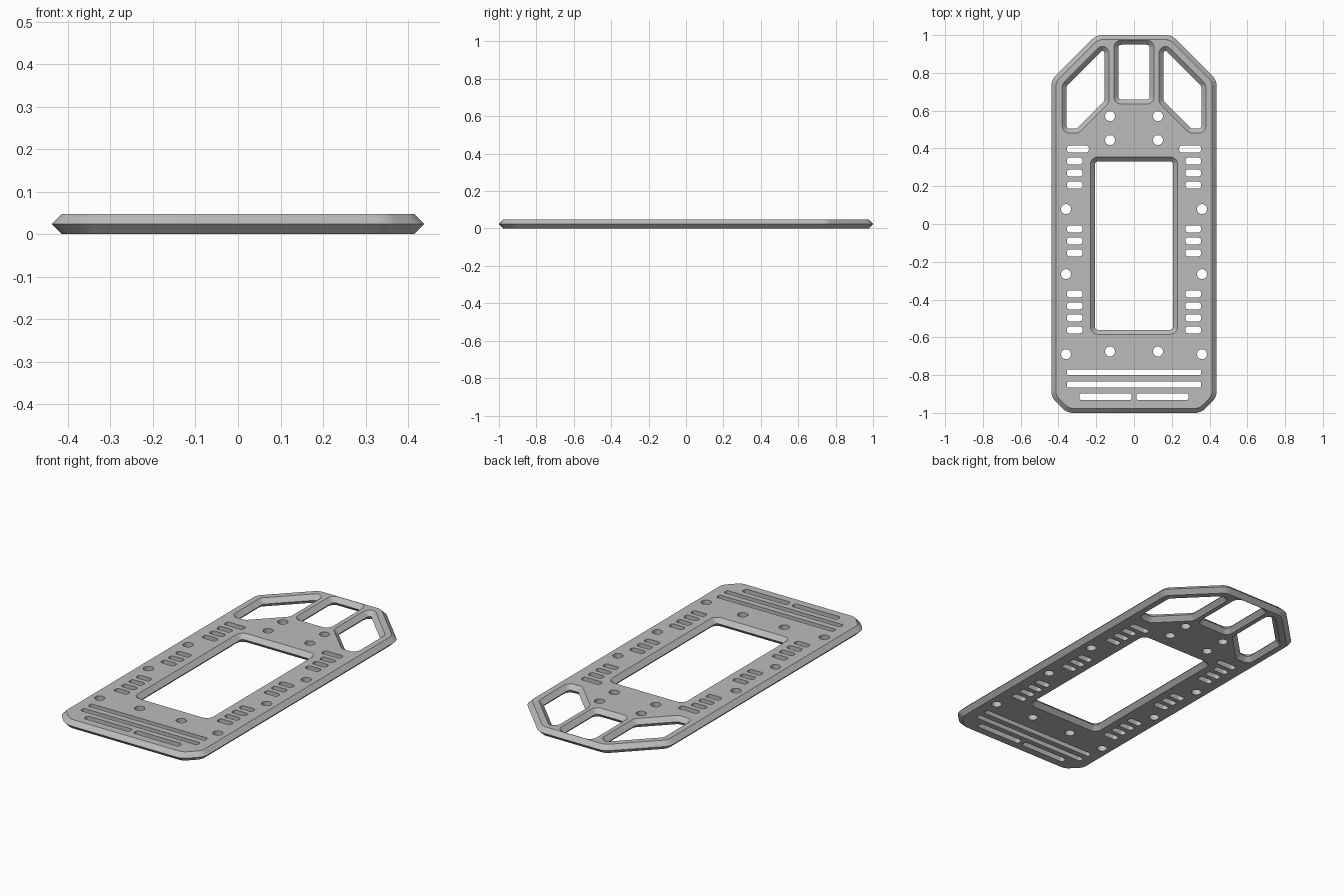
import bpy, bmesh, math
from mathutils import Vector

cube = bpy.data.objects.get("Cube")
if cube:
    bpy.data.objects.remove(cube)

T = 0.048          # plate thickness
C = T / 2          # chamfer depth, reaching mid height

grey = bpy.data.materials.new("plate_grey")
grey.use_nodes = True
colour = (0.5, 0.5, 0.5, 1)
grey.diffuse_color = colour
grey.node_tree.nodes["Principled BSDF"].inputs["Base Color"].default_value = colour

bm = bmesh.new()
bottom_rims, top_rims = [], []


def rounded(points, inset, radius, steps=6):
    """Anticlockwise polygon moved inwards, with every corner rounded."""
    pts = [Vector(p) for p in points]
    out = []
    for i, p in enumerate(pts):
        a = (p - pts[i - 1]).normalized()
        b = (pts[(i + 1) % len(pts)] - p).normalized()
        na, nb = Vector((-a.y, a.x)), Vector((-b.y, b.x))
        centre = p + (na + nb) * (inset + radius) / (1 + na.dot(nb))
        start = math.atan2(-na.y, -na.x)
        turn = math.atan2(a.x * b.y - a.y * b.x, a.dot(b))
        for k in range(steps + 1):
            t = start + turn * k / steps
            out.append(centre + radius * Vector((math.cos(t), math.sin(t))))
    return out


def wall(rings):
    """Wall through a stack of (outline, height) rings, from bottom to top."""
    loops = [[bm.verts.new((p.x, p.y, z)) for p in ring] for ring, z in rings]
    for low, high in zip(loops, loops[1:]):
        for i in range(len(low)):
            bm.faces.new((low[i - 1], low[i], high[i], high[i - 1]))
    for loop, rims in ((loops[0], bottom_rims), (loops[-1], top_rims)):
        rims.extend(bm.edges.get((loop[i - 1], loop[i])) for i in range(len(loop)))


def box(x0, x1, y0, y1):
    return [(x0, y0), (x1, y0), (x1, y1), (x0, y1)]


def mirrored(points):
    return [(-x, y) for x, y in reversed(points)]


def window(points, radius=0.04):
    """Opening that narrows towards mid height."""
    wall([(rounded(points, d, radius - d)[::-1], z) for d, z in [(0, 0), (C, C), (0, T)]])


def slot(x, y, width, height, radius=0.013):
    ring = rounded(box(x - width / 2, x + width / 2, y - height / 2, y + height / 2),
                   0, radius)[::-1]
    wall([(ring, 0), (ring, T)])


# Chamfered outer rim
half = [(0.355, -1), (0.438, -0.917), (0.438, 0.762), (0.2, 1)]
outline = half + mirrored(half)
wall([(rounded(outline, d, 0.08 - d), z) for d, z in [(C, 0), (0, C), (C, T)]])

# Large windows
window(box(-0.231, 0.231, -0.584, 0.355))
window(box(-0.107, 0.107, 0.635, 0.973))
side = [(0.132, 0.643), (0.294, 0.481), (0.381, 0.481),
        (0.381, 0.739), (0.178, 0.942), (0.132, 0.942)]
window(side)
window(mirrored(side))

# Mirrored slots and round holes
for s in (-1, 1):
    slot(s * 0.297, 0.397, 0.115, 0.036)
    for top, count in ((0.333, 3), (-0.026, 3), (-0.37, 4)):
        for k in range(count):
            slot(s * 0.314, top - 0.0635 * k, 0.082, 0.036)
    slot(s * 0.151, -0.915, 0.277, 0.036)
    for x, y in ((0.127, 0.571), (0.127, 0.444), (0.36, 0.079),
                 (0.36, -0.265), (0.36, -0.69), (0.127, -0.675)):
        slot(s * x, y, 0.052, 0.052, 0.025)

# Long slots across the front end
for y in (-0.785, -0.85):
    slot(0, y, 0.71, 0.031, 0.008)

# Flat bottom and top faces around all openings
for rims, up in ((bottom_rims, -1), (top_rims, 1)):
    filled = bmesh.ops.triangle_fill(bm, edges=rims, use_beauty=True, normal=(0, 0, up))
    for face in filled["geom"]:
        if isinstance(face, bmesh.types.BMFace):
            face.normal_update()
            if face.normal.z * up < 0:
                face.normal_flip()

mesh = bpy.data.meshes.new("plate")
bm.to_mesh(mesh)
bm.free()
mesh.materials.append(grey)
plate = bpy.data.objects.new("plate", mesh)
bpy.context.collection.objects.link(plate)
bpy.ops.object.select_all(action="DESELECT")
plate.select_set(True)
bpy.context.view_layer.objects.active = plate
bpy.ops.object.shade_smooth_by_angle(angle=math.radians(30))
